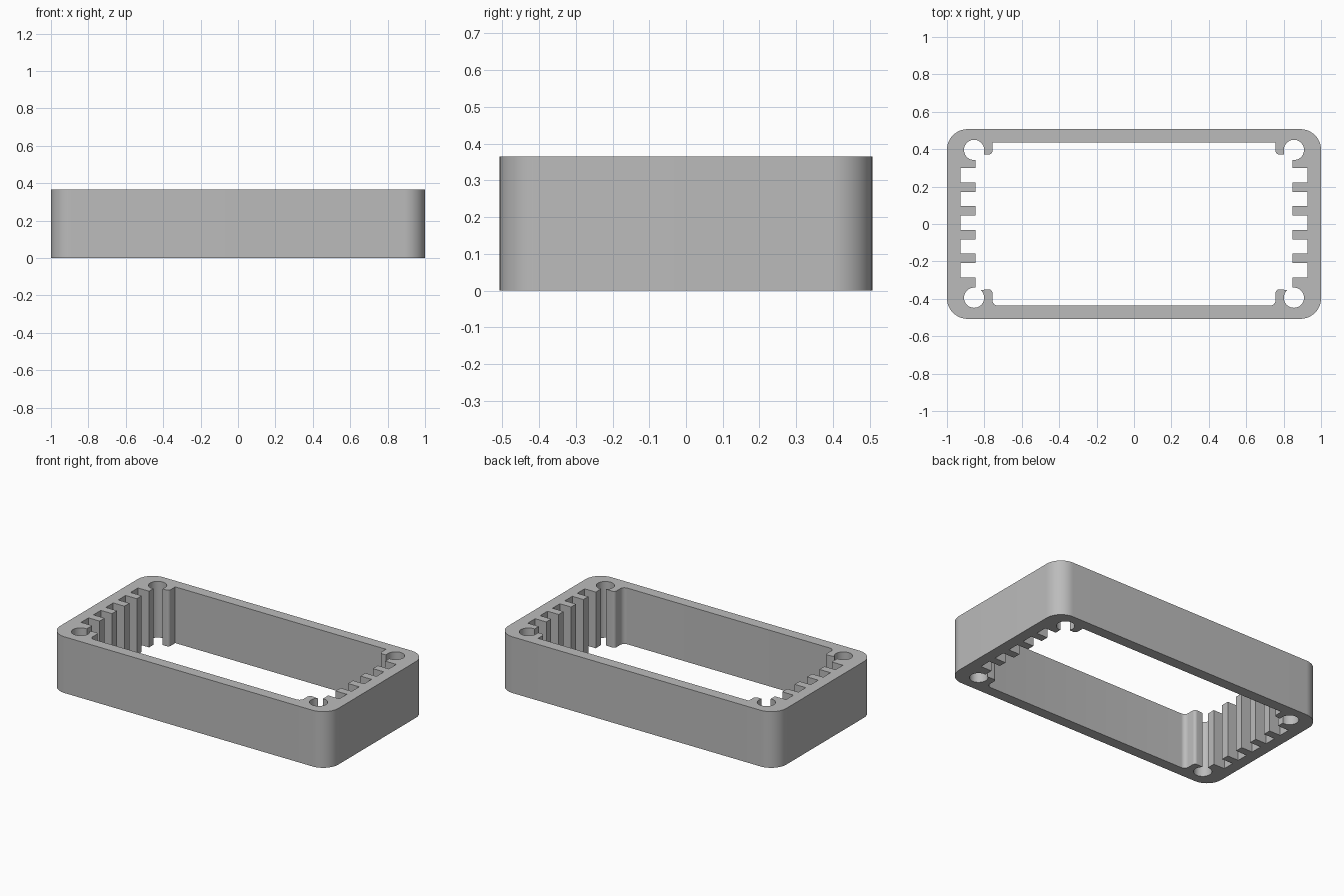
import bpy, bmesh
from math import sin, cos, radians

cube = bpy.data.objects.get("Cube")
if cube:
    bpy.data.objects.remove(cube, do_unlink=True)

HEIGHT = 0.365
HALF_X, HALF_Y, CORNER = 1.0, 0.507, 0.11
WALL_Y = 0.437                        # inner face of the long walls
HOLE_X, HOLE_Y, HOLE_R = -0.855, 0.394, 0.054
RIB_TIP, SLOT_FLOOR = -0.848, -0.928
SLOT_PITCH, SLOT_WIDTH, SLOT_SHIFT = 0.127, 0.076, 0.007
HOOK_X = -0.757                       # inner side of the screw-boss hooks


def arc(cx, cy, r, start, end, steps):
    angles = [radians(start + (end - start) * i / steps) for i in range(steps + 1)]
    return [(cx + r * cos(a), cy + r * sin(a)) for a in angles]


def outer_profile():
    points = []
    for i, (sx, sy) in enumerate([(1, 1), (-1, 1), (-1, -1), (1, -1)]):
        points += arc(sx * (HALF_X - CORNER), sy * (HALF_Y - CORNER),
                      CORNER, 90 * i, 90 * i + 90, 16)
    return points


def inner_half_profile():
    # Back hook with a rounded tip, then its screw hole
    points = [(HOOK_X, WALL_Y)]
    points += arc(HOOK_X - 0.018, 0.39, 0.018, 0, -90, 6)
    points += [(-0.802, 0.372)]
    points += arc(HOLE_X, HOLE_Y + 0.002, HOLE_R, -15, 277, 36)
    # Card slots between the ribs
    for i in range(2, -3, -1):
        y = i * SLOT_PITCH + SLOT_SHIFT
        top, low = y + SLOT_WIDTH / 2, y - SLOT_WIDTH / 2
        points += [(RIB_TIP, top), (SLOT_FLOOR, top), (SLOT_FLOOR, low), (RIB_TIP, low)]
    # Front screw hole, then its hook blended into the wall
    points += arc(HOLE_X, -HOLE_Y, HOLE_R, 83, 410, 40)
    points += arc(HOOK_X - 0.018, -0.368, 0.018, 90, 0, 6)
    points += arc(HOOK_X + 0.03, 0.03 - WALL_Y, 0.03, 180, 270, 8)
    return points


left_half = inner_half_profile()
inner = left_half + [(-x, y) for x, y in reversed(left_half)]

# Fill between the two outlines and extrude upwards
bm = bmesh.new()
for outline in (outer_profile(), inner):
    verts = [bm.verts.new((x, y, 0)) for x, y in outline]
    for a, b in zip(verts, verts[1:] + verts[:1]):
        bm.edges.new((a, b))
bmesh.ops.triangle_fill(bm, edges=bm.edges[:], use_beauty=True)
extruded = bmesh.ops.extrude_face_region(bm, geom=bm.faces[:], use_keep_orig=True)
top_verts = [g for g in extruded["geom"] if isinstance(g, bmesh.types.BMVert)]
bmesh.ops.translate(bm, verts=top_verts, vec=(0, 0, HEIGHT))
bmesh.ops.recalc_face_normals(bm, faces=bm.faces[:])

mesh = bpy.data.meshes.new("enclosure_frame")
bm.to_mesh(mesh)
bm.free()
frame = bpy.data.objects.new("enclosure_frame", mesh)
bpy.context.collection.objects.link(frame)

# Plain grey finish
grey = bpy.data.materials.new("plain_grey")
grey.use_nodes = True
color = (0.5, 0.5, 0.5, 1)
grey.diffuse_color = color
grey.node_tree.nodes["Principled BSDF"].inputs["Base Color"].default_value = color
mesh.materials.append(grey)

bpy.context.view_layer.objects.active = frame
frame.select_set(True)
bpy.ops.object.shade_smooth_by_angle(angle=radians(30))
